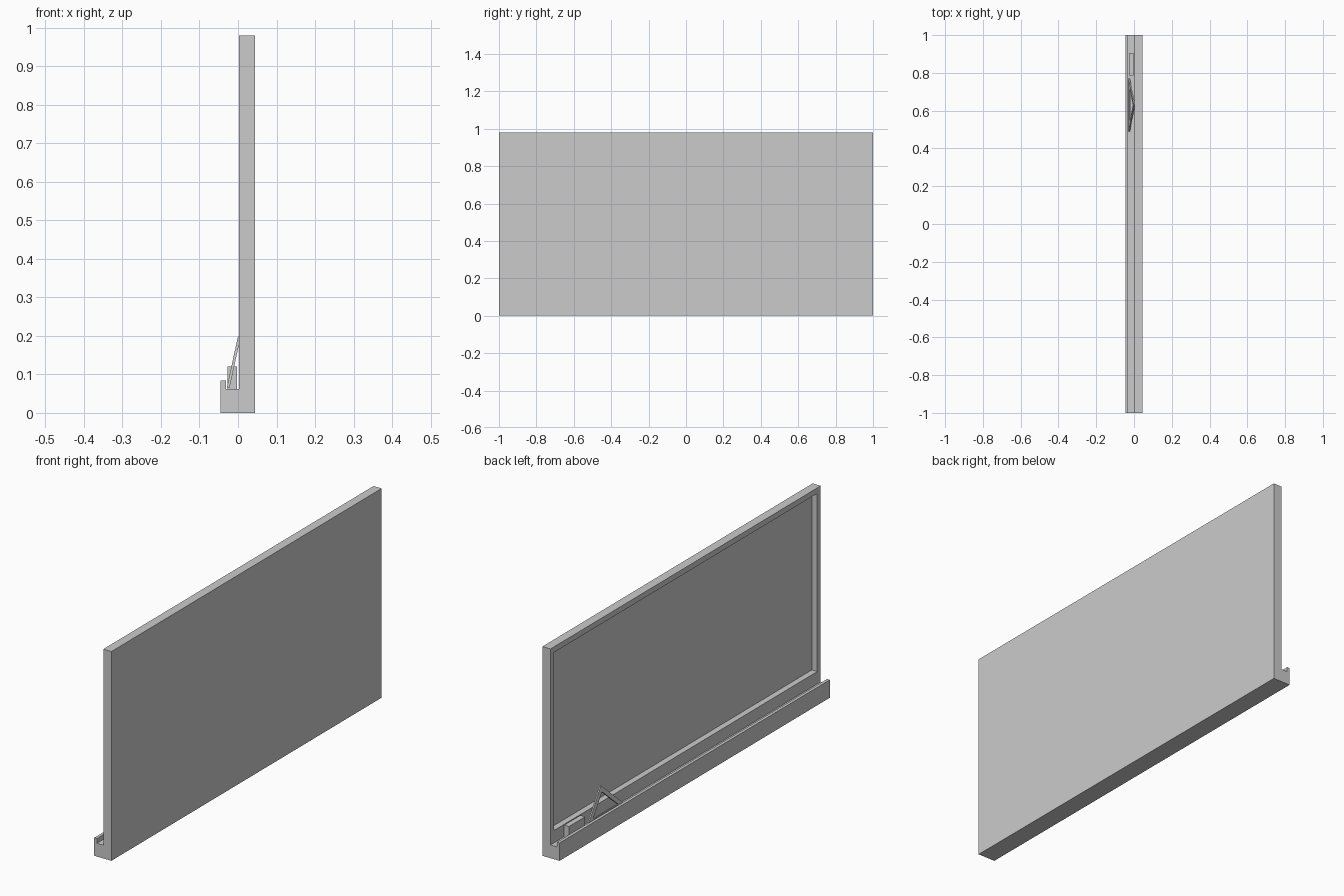
import bpy, bmesh
from mathutils import Matrix, Vector

if "Cube" in bpy.data.objects:
    bpy.data.objects.remove(bpy.data.objects["Cube"])


def finish(bm, name):
    bmesh.ops.recalc_face_normals(bm, faces=bm.faces[:])
    me = bpy.data.meshes.new(name)
    bm.to_mesh(me)
    bm.free()
    ob = bpy.data.objects.new(name, me)
    bpy.context.collection.objects.link(ob)
    return ob


def extrude_points(bm, points, direction):
    """Make a polygon and sweep it into a solid."""
    face = bm.faces.new([bm.verts.new(p) for p in points])
    ext = bmesh.ops.extrude_face_region(bm, geom=[face], use_keep_orig=True)
    verts = [g for g in ext["geom"] if isinstance(g, bmesh.types.BMVert)]
    bmesh.ops.translate(bm, verts=verts, vec=direction)
    bmesh.ops.recalc_face_normals(bm, faces=bm.faces[:])


# Board body and chalk tray: one profile swept along y
FACE_X, FLOOR, TOP = 0.002, 0.062, 0.98
profile = [(-0.045, 0), (0.044, 0), (0.044, TOP), (FACE_X, TOP),
           (FACE_X, FLOOR), (-0.031, FLOOR), (-0.031, 0.084), (-0.045, 0.084)]
bm = bmesh.new()
extrude_points(bm, [(x, -1, z) for x, z in profile], Vector((0, 2, 0)))

# Recessed writing surface inside the frame
front = next(f for f in bm.faces
             if f.normal.x < -0.9 and f.calc_center_median().z > 0.3)
bmesh.ops.inset_region(bm, faces=[front], thickness=0.037, depth=0)
for v in front.verts:
    if v.co.z < 0.5:
        v.co.z = 0.12
inner = bmesh.ops.extrude_discrete_faces(bm, faces=[front])["faces"][0]
bmesh.ops.translate(bm, verts=inner.verts[:], vec=(0.028, 0, 0))
finish(bm, "chalkboard_with_tray")

# Eraser block lying in the tray
bm = bmesh.new()
bmesh.ops.create_cube(bm, size=1, matrix=Matrix.Translation((-0.015, 0.845, 0.091))
                      @ Matrix.Diagonal((0.025, 0.12, 0.058, 1)))
finish(bm, "eraser")

# Set square: open triangular ring leaning on the board
bm = bmesh.new()
lower, upper = Vector((-0.028, 0, 0.066)), Vector((0.001, 0, 0.199))
up = upper - lower
thick = Vector((up.z, 0, -up.x)).normalized() * 0.007
lower.x -= 0.001


def triangle(half, base, apex):
    return [lower + up * t + Vector((0, 0.63 + y, 0))
            for y, t in ((-half, base), (half, base), (0, apex))]


rings = [[bm.verts.new(p + o) for p in triangle(*size)]
         for o in (Vector(), thick)
         for size in ((0.14, 0, 1), (0.092, 0.14, 0.8))]
out_a, in_a, out_b, in_b = rings
for a, b in ((out_a, in_a), (in_a, in_b), (in_b, out_b), (out_b, out_a)):
    for i in range(3):
        j = (i + 1) % 3
        bm.faces.new((a[i], a[j], b[j], b[i]))
finish(bm, "set_square")
